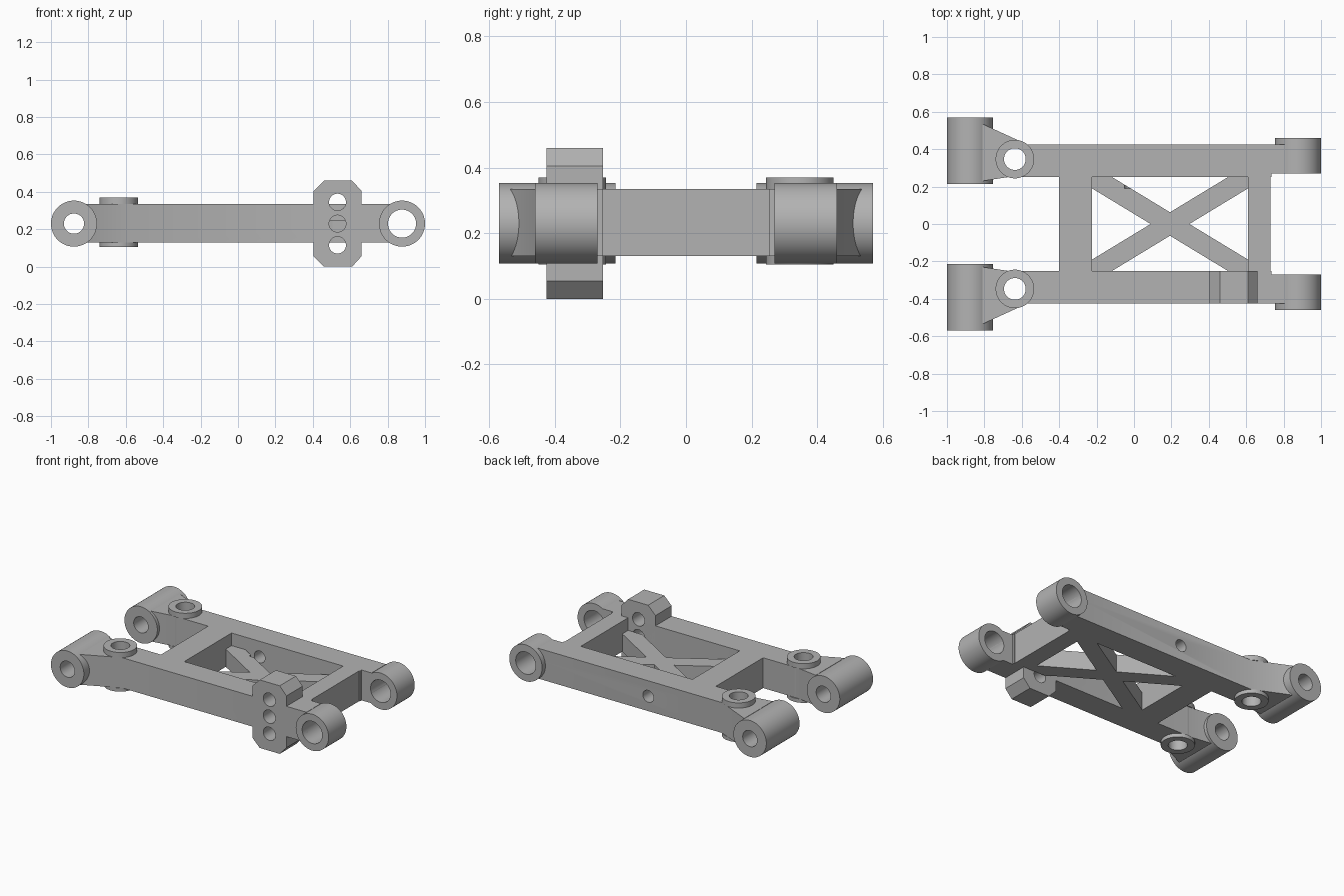
import bpy, bmesh, math
from mathutils import Matrix, Vector

cube = bpy.data.objects.get("Cube")
if cube:
    bpy.data.objects.remove(cube, do_unlink=True)

grey = bpy.data.materials.new("plain_grey")
grey.use_nodes = True
COLOUR = (0.45, 0.45, 0.45, 1)
grey.diffuse_color = COLOUR
grey.node_tree.nodes["Principled BSDF"].inputs["Base Color"].default_value = COLOUR

LOW, HIGH, MID = 0.13, 0.335, 0.23     # body bottom, top and axle height
INNER, OUTER = 0.2525, 0.425           # rail inner and outer faces
parts = []


def finish(name, bm, is_part=True):
    bmesh.ops.recalc_face_normals(bm, faces=bm.faces)
    mesh = bpy.data.meshes.new(name)
    bm.to_mesh(mesh)
    bm.free()
    mesh.materials.append(grey)
    ob = bpy.data.objects.new(name, mesh)
    bpy.context.collection.objects.link(ob)
    if is_part:
        parts.append(ob)
    else:
        ob.hide_render = True
    return ob


def prism(name, points, depth):
    """Extrude a closed outline of 3D points along a vector."""
    bm = bmesh.new()
    face = bm.faces.new([bm.verts.new(p) for p in points])
    new = bmesh.ops.extrude_face_region(bm, geom=[face])["geom"]
    verts = [v for v in new if isinstance(v, bmesh.types.BMVert)]
    bmesh.ops.translate(bm, verts=verts, vec=depth)
    return finish(name, bm)


def slab(name, outline, z0=LOW, z1=HIGH):
    return prism(name, [(x, y, z0) for x, y in outline], (0, 0, z1 - z0))


def rod(bm, centre, radius, length, along_y=True):
    turn = Matrix.Rotation(math.pi / 2, 4, "X") if along_y else Matrix()
    bmesh.ops.create_cone(bm, cap_ends=True, segments=64, radius1=radius, radius2=radius,
                          depth=length, matrix=Matrix.Translation(centre) @ turn)


bores = bmesh.new()
for side, label in ((1, "back"), (-1, "front")):
    # Side rail, flaring out to the wide hub
    rail = [(0.735, INNER), (0.735, 0.27), (0.81, 0.27), (0.81, OUTER), (-0.57, OUTER),
            (-0.81, 0.535), (-0.81, 0.23), (-0.66, INNER)]
    slab(label + "_rail", [(x, side * y) for x, y in rail])

    # Horizontal pivot hubs at both ends
    for end, x, y, width, bore in (("wide", -0.877, 0.3925, 0.355, 0.054),
                                   ("narrow", 0.877, 0.365, 0.19, 0.075)):
        bm = bmesh.new()
        rod(bm, (x, side * y, MID), 0.123, width)
        finish(f"{label}_{end}_hub", bm)
        rod(bores, (x, side * y, MID), bore, width + 0.1)

    # Vertical flanged boss
    spot = Vector((-0.637, side * 0.347, 0))
    profile = [(0, 0.105), (0.103, 0.105), (0.103, LOW), (0.095, LOW),
               (0.095, HIGH), (0.103, HIGH), (0.103, 0.37), (0, 0.37)]
    bm = bmesh.new()
    ring = [bm.verts.new(spot + Vector((r, 0, z))) for r, z in profile]
    edges = [bm.edges.new(pair) for pair in zip(ring, ring[1:])]
    bmesh.ops.spin(bm, geom=ring + edges, cent=spot, axis=(0, 0, 1),
                   angle=math.tau, steps=64, use_merge=True)
    bmesh.ops.remove_doubles(bm, verts=bm.verts, dist=0.0001)
    finish(label + "_boss", bm)
    rod(bores, spot + Vector((0, 0, MID)), 0.058, 0.5, along_y=False)

# Cross members between the rails
for name, x0, x1 in (("wide_end_crossbar", -0.4, -0.225), ("narrow_end_crossbar", 0.61, 0.73)):
    slab(name, [(x0, -INNER), (x1, -INNER), (x1, INNER), (x0, INNER)])

# Diagonal bracing in the window
x0, x1, dx, dy = -0.225, 0.61, 0.105, 0.062
for s, name in ((1, "falling_brace"), (-1, "rising_brace")):
    outline = [(x0, INNER), (x0 + dx, INNER), (x1, dy - INNER), (x1, -INNER),
               (x1 - dx, -INNER), (x0, INNER - dy)]
    slab(name, [(x, s * y) for x, y in outline], LOW, 0.25)

# Chamfered mounting block with three holes
block = [(0.46, 0), (0.61, 0), (0.66, 0.055), (0.66, 0.405),
         (0.61, 0.46), (0.46, 0.46), (0.405, 0.405), (0.405, 0.055)]
prism("mounting_block", [(x, -OUTER, z) for x, z in block], (0, OUTER - INNER, 0))
for z in (0.115, MID, 0.345):
    rod(bores, (0.532, -0.34, z), 0.045, 0.175)

# Single hole in the back rail
rod(bores, (-0.015, 0.34, MID), 0.04, 0.3)

# Cut every bore, then smooth the round faces
cutter = finish("bore_cutter", bores, is_part=False)
for ob in parts:
    cut = ob.modifiers.new("bores", "BOOLEAN")
    cut.operation, cut.solver, cut.object = "DIFFERENCE", "EXACT", cutter
    bpy.ops.object.select_all(action="DESELECT")
    ob.select_set(True)
    bpy.context.view_layer.objects.active = ob
    bpy.ops.object.modifier_apply(modifier=cut.name)
    bpy.ops.object.shade_smooth_by_angle(angle=math.radians(30))
bpy.data.objects.remove(cutter, do_unlink=True)
